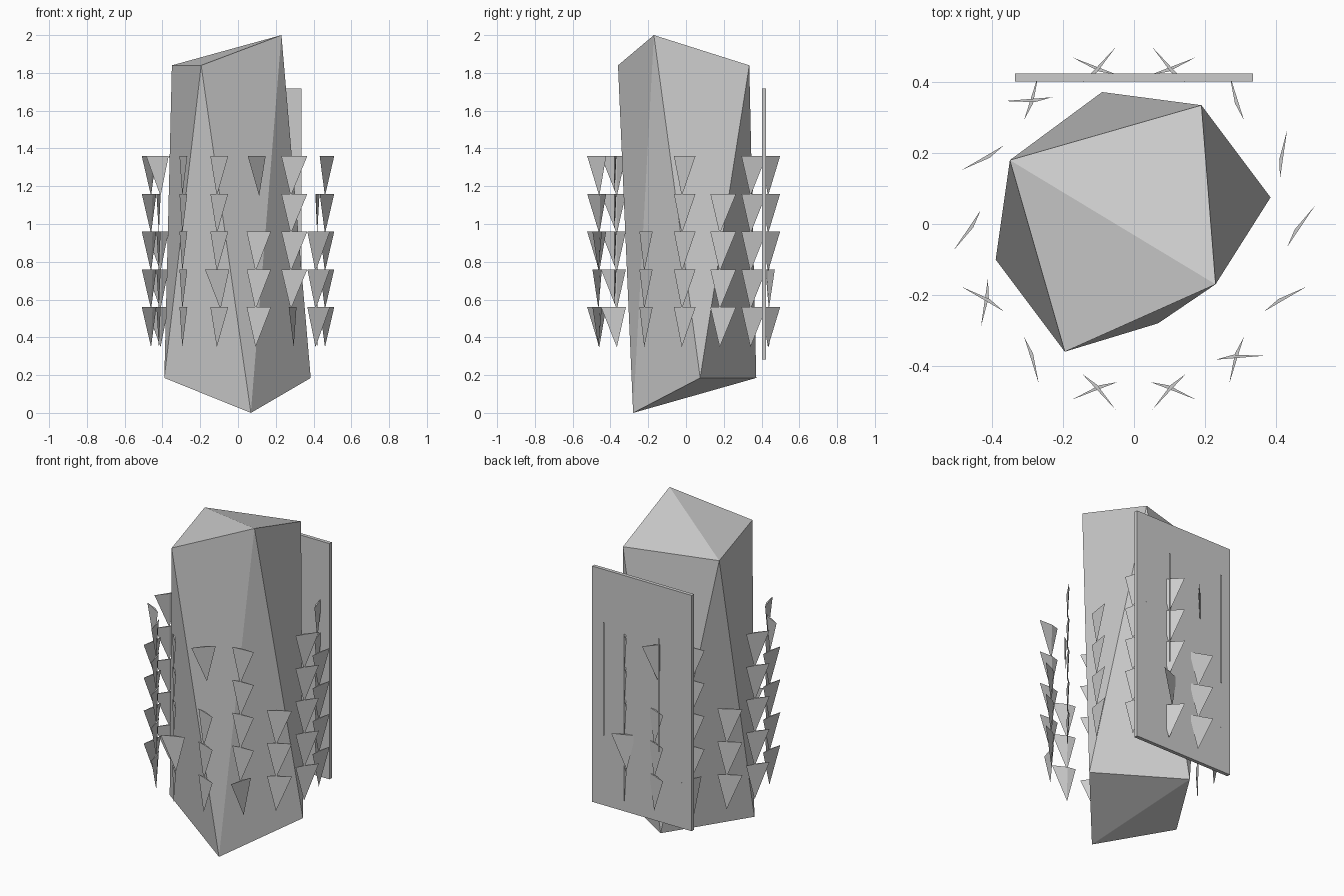
import bpy, bmesh
from math import cos, sin, pi, radians
from mathutils import Vector

if "Cube" in bpy.data.objects:
    bpy.data.objects.remove(bpy.data.objects["Cube"])


def finish(name, bm):
    bmesh.ops.recalc_face_normals(bm, faces=bm.faces)
    mesh = bpy.data.meshes.new(name)
    bm.to_mesh(mesh)
    bm.free()
    obj = bpy.data.objects.new(name, mesh)
    bpy.context.collection.objects.link(obj)
    return obj


# faceted core: twisted four-sided block with one raised top corner and one low bottom corner
bm = bmesh.new()
top = [(-.35, .18, 1.84), (.19, .335, 1.84), (.23, -.17, 2.0), (-.195, -.36, 1.84)]
bottom = [(-.39, -.10, .185), (-.09, .372, .185), (.385, .075, .185), (.068, -.28, 0)]
for p in top + bottom:
    bm.verts.new(p)
bmesh.ops.convex_hull(bm, input=bm.verts)
finish("core_block", bm)

# flat panel behind the core
bm = bmesh.new()
bmesh.ops.create_cube(bm, size=1)
for v in bm.verts:
    v.co = (v.co.x * .67, .413 + v.co.y * .022, 1.0 + v.co.z * 1.435)
finish("back_panel", bm)

# two hairline strips floating behind the panel
for side, x in (("right", .185), ("left", -.185)):
    bm = bmesh.new()
    bm.faces.new([bm.verts.new((x + dx, .527, z)) for dx, z in
                  ((-.006, .765), (.006, .765), (.006, 1.455), (-.006, 1.455))])
    finish("back_strip_" + side, bm)

# ring of 14 columns of thin blades pointing down; each text is one column
# from the lowest row up: + and - give the turn of the blade, a blank is a gap
COLUMNS = ["+++++", "++++ ", "+++++", "+-+++", "+++ -", "-++++", "+++  ",
           "+++++", "++++-", "+++++", "+-+++", "+++ -", "-++++", "+++  "]


def add_blade(bm, angle, turn, z):
    centre = Vector((.467 * cos(angle), .467 * sin(angle) - .0125, z))
    d = angle + turn * radians(56)
    u = Vector((cos(d), sin(d), 0))
    n = Vector((-sin(d), cos(d), 0)) * turn
    a, b, c, tip = [bm.verts.new(p) for p in (
        centre - .062 * u, centre + .076 * u,
        centre - .01 * u + .010 * n, centre - .012 * u + Vector((0, 0, -.212)))]
    for f in ((a, b, c), (a, b, tip), (b, c, tip), (c, a, tip)):
        bm.faces.new(f)


for i, column in enumerate(COLUMNS):
    bm = bmesh.new()
    for row, mark in enumerate(column):
        if mark != " ":
            add_blade(bm, i * 2 * pi / 14, 1 if mark == "+" else -1, .56 + .2 * row)
    finish("blade_column_%02d" % (i + 1), bm)
